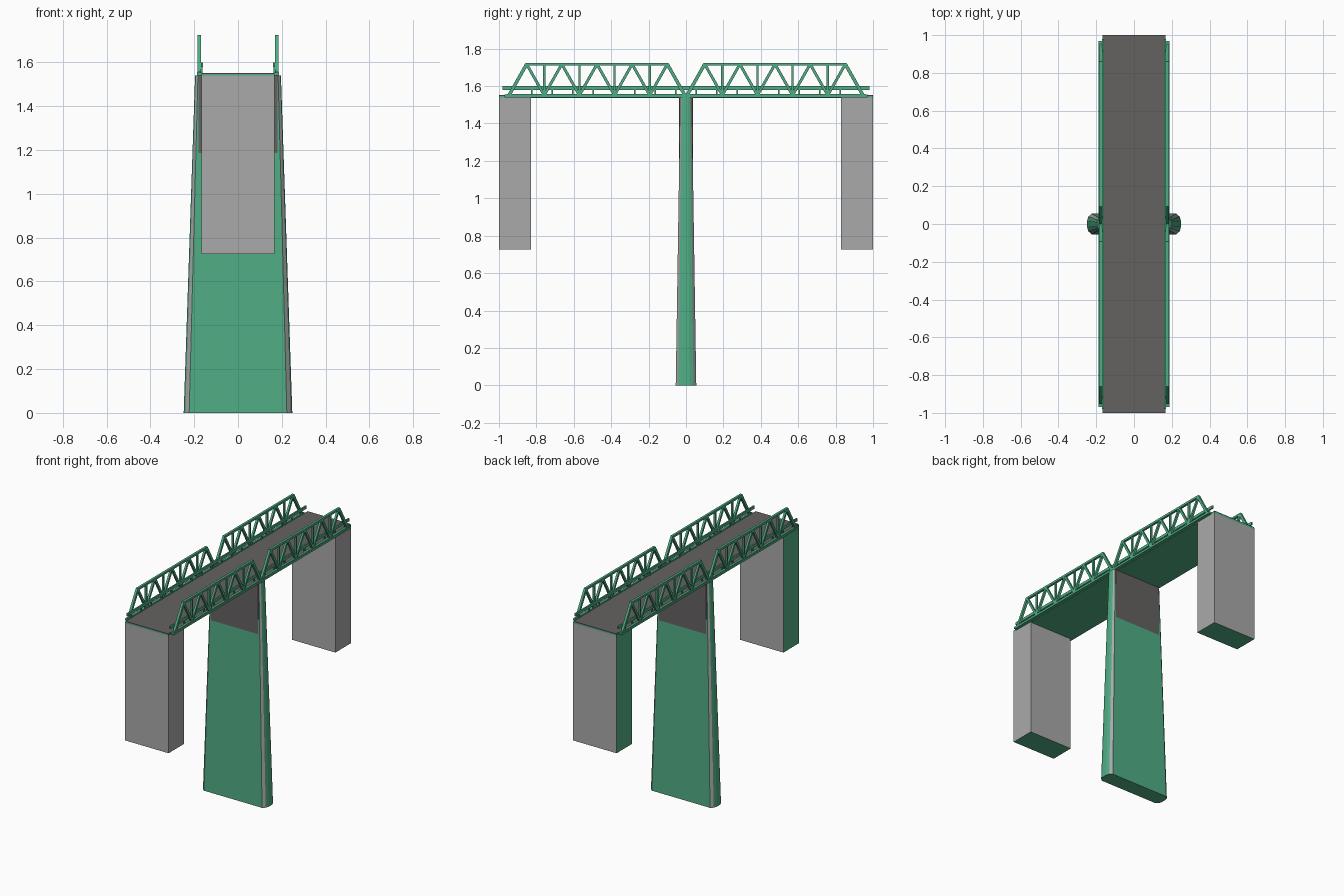
import bpy, bmesh
from mathutils import Vector

if "Cube" in bpy.data.objects:
    bpy.data.objects.remove(bpy.data.objects["Cube"])


def mat(name, col):
    m = bpy.data.materials.new(name)
    m.diffuse_color = (*col, 1)
    m.use_nodes = True
    m.node_tree.nodes["Principled BSDF"].inputs["Base Color"].default_value = m.diffuse_color
    return m


GREEN = mat("green_paint", (0.08, 0.42, 0.23))
ROAD = mat("asphalt", (0.13, 0.12, 0.12))
GREY = mat("concrete", (0.4, 0.4, 0.4))


def finish(name, bm, *mats):
    bmesh.ops.recalc_face_normals(bm, faces=bm.faces)
    me = bpy.data.meshes.new(name)
    bm.to_mesh(me)
    bm.free()
    for m in mats:
        me.materials.append(m)
    ob = bpy.data.objects.new(name, me)
    bpy.context.collection.objects.link(ob)
    return ob


def add_box(bm, x0, x1, y0, y1, z0, z1):
    v = bmesh.ops.create_cube(bm, size=1)["verts"]
    bmesh.ops.scale(bm, verts=v, vec=(x1 - x0, y1 - y0, z1 - z0))
    bmesh.ops.translate(bm, verts=v, vec=((x0 + x1) / 2, (y0 + y1) / 2, (z0 + z1) / 2))


def box(name, dims, *mats):
    bm = bmesh.new()
    add_box(bm, *dims)
    return finish(name, bm, *mats)


def add_bar(bm, x, a, b, w, t):
    # square bar in the truss plane between (y, z) points
    a, b = Vector((x, *a)), Vector((x, *b))
    d = b - a
    v = bmesh.ops.create_cube(bm, size=1)["verts"]
    side = Vector((1, 0, 0))
    up = d.normalized().cross(side)
    for p in v:
        c = p.co.copy()
        p.co = (a + b) / 2 + d * c.z + side * (c.x * t) + up * (c.y * w)


def mirror(ob, x=True, y=False):
    m = ob.modifiers.new("mirror", "MIRROR")
    m.use_axis = (x, y, False)
    m.use_clip = False
    m.use_mirror_merge = False


# abutments: grey concrete with green underside and one green flank
for name, y0, y1 in (("front_abutment", -1, -0.83), ("back_abutment", 0.83, 1)):
    ob = box(name, (-0.167, 0.167, y0, y1, 0.725, 1.54), GREY, GREEN)
    for p in ob.data.polygons:
        if p.normal.x < -0.5 or p.normal.z < -0.5:
            p.material_index = 1

# tapered pier with faceted rounded ends
base = [(0.223, 0.055), (0.241, 0.04), (0.248, 0.018)]
top = [(0.183, 0.031), (0.192, 0.022), (0.196, 0.01)]


def ring(bm, pts, z):
    right = [(x, -y) for x, y in pts] + [(x, y) for x, y in reversed(pts)]
    return [bm.verts.new((x, y, z)) for x, y in right + [(-x, -y) for x, y in right]]


bm = bmesh.new()
lo, hi = ring(bm, base, 0), ring(bm, top, 1.54)
n = len(lo)
for i in range(n):
    j = (i + 1) % n
    f = bm.faces.new((lo[i], lo[j], hi[j], hi[i]))
    f.material_index = 1 if i % 6 in (0, 4) else 0
bm.faces.new(lo)
bm.faces.new(hi)
finish("pier", bm, GREEN, GREY)

# straight bearing block that emerges from the tapering pier
box("pier_head", (-0.18, 0.18, -0.0365, 0.0365, 1.18, 1.54), ROAD)

# deck slab, road surface and edge beams
box("deck_slab", (-0.167, 0.167, -1, 1, 1.536, 1.548), GREEN)
box("road_surface", (-0.164, 0.164, -1, 1, 1.548, 1.553), ROAD)
mirror(box("edge_beam", (0.165, 0.188, -0.97, 0.97, 1.54, 1.555), GREEN))

# Warren trusses: two spans on each side
X, ZB, ZT, STEP = 0.176, 1.551, 1.717, 0.188
bottom = [0.006 + STEP * i for i in range(6)]
upper = [y + STEP / 2 for y in bottom[:-1]]
bm = bmesh.new()
add_bar(bm, X, (bottom[0], ZB), (bottom[-1] + 0.015, ZB), 0.014, 0.016)
add_bar(bm, X, (upper[0] - 0.006, ZT), (upper[-1] + 0.006, ZT), 0.015, 0.016)
for i, y in enumerate(upper):
    for k in (i, i + 1):
        end = k in (0, 5)
        add_bar(bm, X, (bottom[k], ZB), (y, ZT), 0.018 if end else 0.015, 0.016 if end else 0.014)
for y in bottom[1:-1]:
    add_bar(bm, X, (y, ZB), (y, ZT), 0.012, 0.012)
mirror(finish("truss", bm, GREEN), y=True)

# guard rails with short posts
bm = bmesh.new()
add_box(bm, 0.159, 0.169, -0.98, 0.98, 1.58, 1.6)
for i in range(18):
    y = -0.935 + i * 0.11
    add_box(bm, 0.161, 0.168, y - 0.004, y + 0.004, 1.545, 1.582)
mirror(finish("guard_rail", bm, GREEN))
